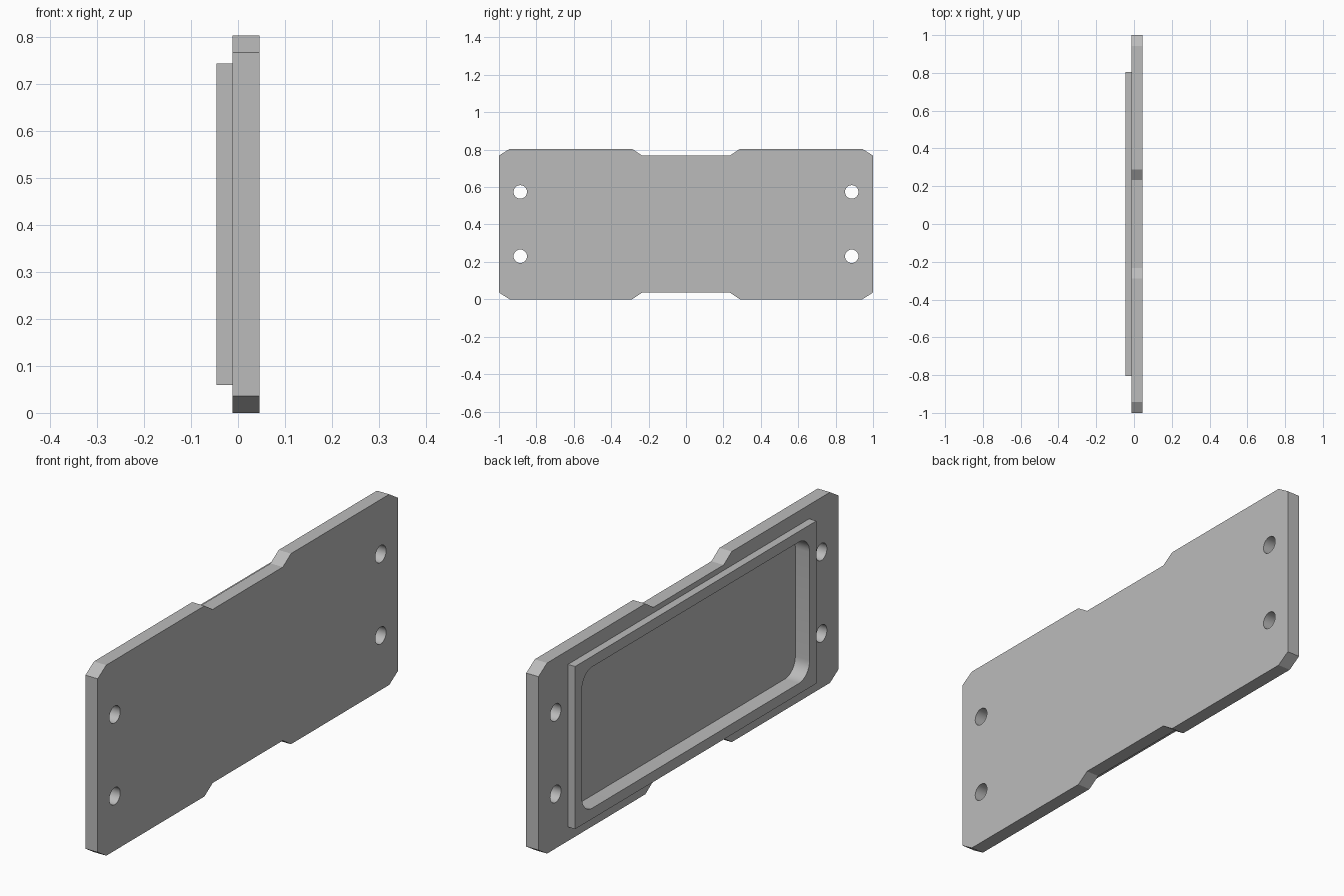
import bpy, bmesh, math

if "Cube" in bpy.data.objects:
    bpy.data.objects.remove(bpy.data.objects["Cube"], do_unlink=True)

HEIGHT = 0.804
MID = HEIGHT / 2
BACK, STEP, FLOOR, FACE = -0.0455, -0.012, 0.021, 0.0455   # depths along x

grey = bpy.data.materials.new("plain grey")
grey.use_nodes = True
colour = (0.5, 0.5, 0.5, 1)
grey.diffuse_color = colour
grey.node_tree.nodes["Principled BSDF"].inputs["Base Color"].default_value = colour


def prism(name, profile, x0, x1):
    """Extrude a (y, z) profile, given about the plate centre, along x."""
    bm = bmesh.new()
    face = bm.faces.new([bm.verts.new((x0, y, z + MID)) for y, z in profile])
    new = bmesh.ops.extrude_face_region(bm, geom=[face])["geom"]
    moved = [v for v in new if isinstance(v, bmesh.types.BMVert)]
    bmesh.ops.translate(bm, verts=moved, vec=(x1 - x0, 0, 0))
    bmesh.ops.recalc_face_normals(bm, faces=bm.faces)
    mesh = bpy.data.meshes.new(name)
    bm.to_mesh(mesh)
    bm.free()
    mesh.materials.append(grey)
    obj = bpy.data.objects.new(name, mesh)
    bpy.context.collection.objects.link(obj)
    return obj


def arc(cy, cz, radius, start, sweep, steps):
    return [(cy + radius * math.cos(start + sweep * i / steps),
             cz + radius * math.sin(start + sweep * i / steps))
            for i in range(steps + 1)]


def rounded_rectangle(half_y, half_z, radius):
    points = []
    for i, (sy, sz) in enumerate([(1, 1), (-1, 1), (-1, -1), (1, -1)]):
        points += arc(sy * (half_y - radius), sz * (half_z - radius),
                      radius, i * math.pi / 2, math.pi / 2, 8)
    return points


def combine(target, other, operation):
    """Apply a boolean and discard the helper."""
    mod = target.modifiers.new(operation.lower(), 'BOOLEAN')
    mod.operation, mod.object, mod.solver = operation, other, 'EXACT'
    bpy.ops.object.select_all(action='DESELECT')
    bpy.context.view_layer.objects.active = target
    target.select_set(True)
    bpy.ops.object.modifier_apply(modifier=mod.name)
    bpy.data.objects.remove(other, do_unlink=True)


# Plate outline: clipped corners and a shallow notch in both long edges
low = MID - 0.036
quarter = [(1, low), (0.943, MID), (0.288, MID), (0.234, low)]
top = quarter + [(-y, z) for y, z in reversed(quarter)]
outline = top + [(-y, -z) for y, z in top]
plate = prism("cover_plate", outline, STEP, FACE)

# Raised rectangular rim on the back
rim_y, rim_z, wall = 0.804, 0.343, 0.045
rim = prism("raised_rim", [(rim_y, rim_z), (-rim_y, rim_z),
                           (-rim_y, -rim_z), (rim_y, -rim_z)], BACK, STEP + 0.01)
combine(plate, rim, 'UNION')

# Round-cornered pocket sunk through the rim into the plate
pocket = prism("pocket_cutter",
               rounded_rectangle(rim_y - wall, rim_z - wall, 0.07), BACK - 0.1, FLOOR)
combine(plate, pocket, 'DIFFERENCE')

# Four screw holes
for sy in (-1, 1):
    for sz in (-1, 1):
        ring = arc(sy * 0.886, sz * 0.172, 0.036, 0, math.tau, 32)[:-1]
        combine(plate, prism("hole_cutter", ring, -0.2, 0.2), 'DIFFERENCE')

# Smooth the round walls, keep the edges crisp
bpy.ops.object.shade_smooth_by_angle(angle=math.radians(30))
